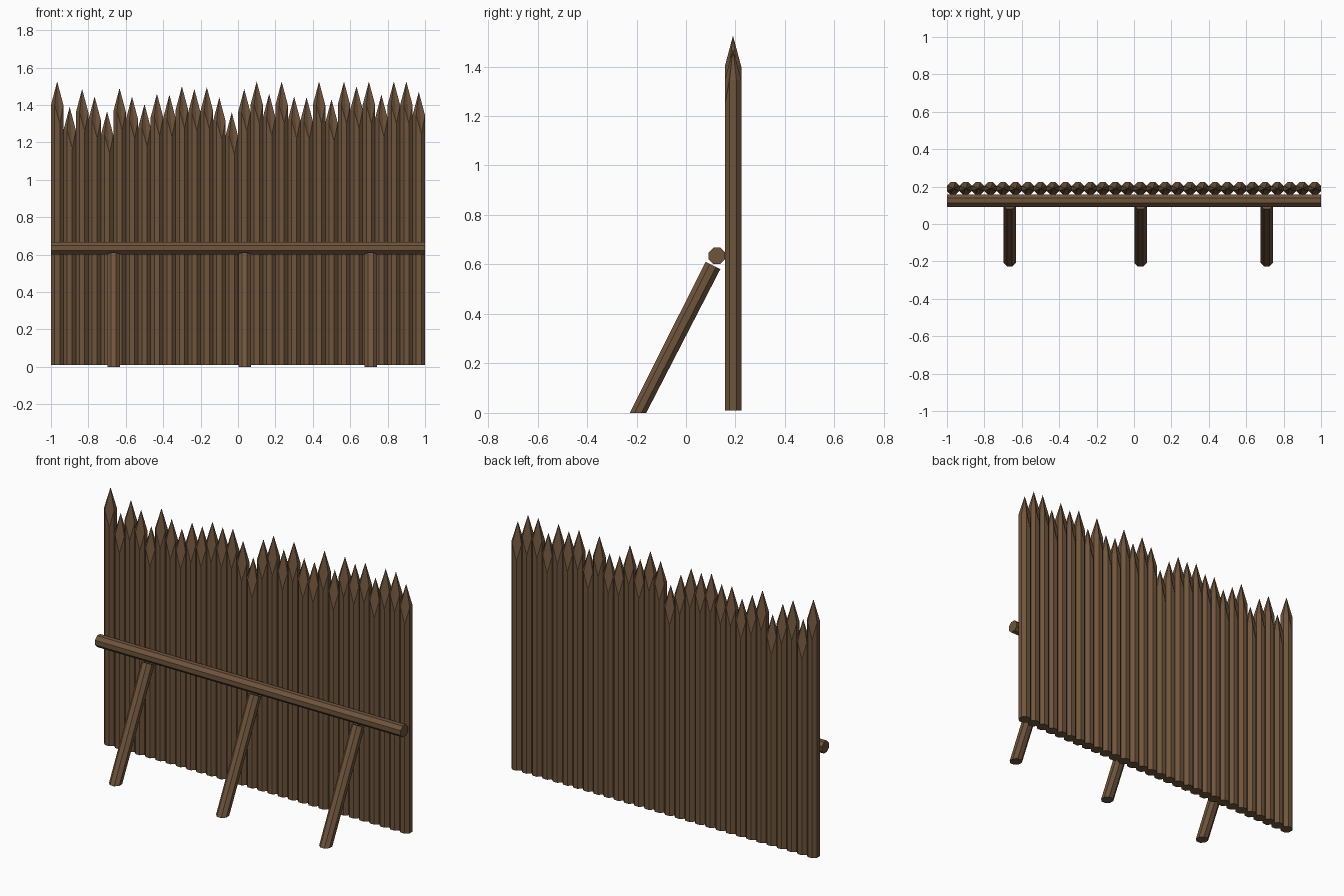
import bpy, bmesh, math
from mathutils import Vector

if "Cube" in bpy.data.objects:
    bpy.data.objects.remove(bpy.data.objects["Cube"])

SIDES = 8
R = 1 / 30
CR = R / math.cos(math.pi / SIDES)   # corner radius so the flats touch


def material(name, rgb):
    m = bpy.data.materials.new(name)
    m.diffuse_color = (*rgb, 1)
    m.use_nodes = True
    m.node_tree.nodes["Principled BSDF"].inputs["Base Color"].default_value = m.diffuse_color
    return m


wood = material("brown wood", (0.158, 0.089, 0.045))


def octagon(bm, centre, u, v, r=CR):
    """Ring of corners in the plane spanned by u and v."""
    ring = []
    for i in range(SIDES):
        a = math.tau * (i + 0.5) / SIDES
        ring.append(bm.verts.new(Vector(centre) + r * (math.cos(a) * Vector(u) + math.sin(a) * Vector(v))))
    return ring


def bridge(bm, a, b):
    for i in range(SIDES):
        j = (i + 1) % SIDES
        bm.faces.new((a[i], a[j], b[j], b[i]))


def finish(bm, name):
    bmesh.ops.recalc_face_normals(bm, faces=bm.faces[:])
    me = bpy.data.meshes.new(name)
    bm.to_mesh(me)
    bm.free()
    me.materials.append(wood)
    ob = bpy.data.objects.new(name, me)
    bpy.context.collection.objects.link(ob)


X, Y, Z = Vector((1, 0, 0)), Vector((0, 1, 0)), Vector((0, 0, 1))

# Sharpened stakes; the carved point reaches lower at one front and one back corner
tips = [1.525, 1.39, 1.485, 1.445, 1.365, 1.49, 1.445, 1.405, 1.46, 1.455,
        1.50, 1.485, 1.495, 1.44, 1.36, 1.485, 1.525, 1.46, 1.525, 1.445,
        1.44, 1.525, 1.43, 1.525, 1.50, 1.525, 1.455, 1.525, 1.525, 1.47]
for n, tip in enumerate(tips):
    x = -1 + R * (2 * n + 1)
    bm = bmesh.new()
    low = octagon(bm, (x, 0.19, 0.01), X, Y)
    top = octagon(bm, (x, 0.19, tip - 0.125), X, Y)
    for k in (6, 2):
        top[k].co.z -= 0.10
    bridge(bm, low, top)
    bm.faces.new(low)
    apex = bm.verts.new((x, 0.19, tip))
    for i in range(SIDES):
        bm.faces.new((top[i], top[(i + 1) % SIDES], apex))
    finish(bm, f"stake_{n + 1}")


def log(name, a, b):
    """Log given two end rings as (centre, u, v)."""
    bm = bmesh.new()
    ra, rb = octagon(bm, *a), octagon(bm, *b)
    bridge(bm, ra, rb)
    bm.faces.new(ra)
    bm.faces.new(rb)
    finish(bm, name)


# Horizontal rail
log("rail", ((-1, 0.125, 0.635), Y, Z), ((1, 0.125, 0.635), Y, Z))

# Leaning braces: flat on the ground, square-cut at the top
for n, x in enumerate((-0.665, 0.035, 0.71)):
    foot, head = Vector((x, -0.194, 0)), Vector((x, 0.109, 0.596))
    across = (head - foot).normalized().cross(X) * -1
    if across.y < 0:
        across = -across
    log(f"brace_{n + 1}", (foot, X, Y), (head, X, across))
